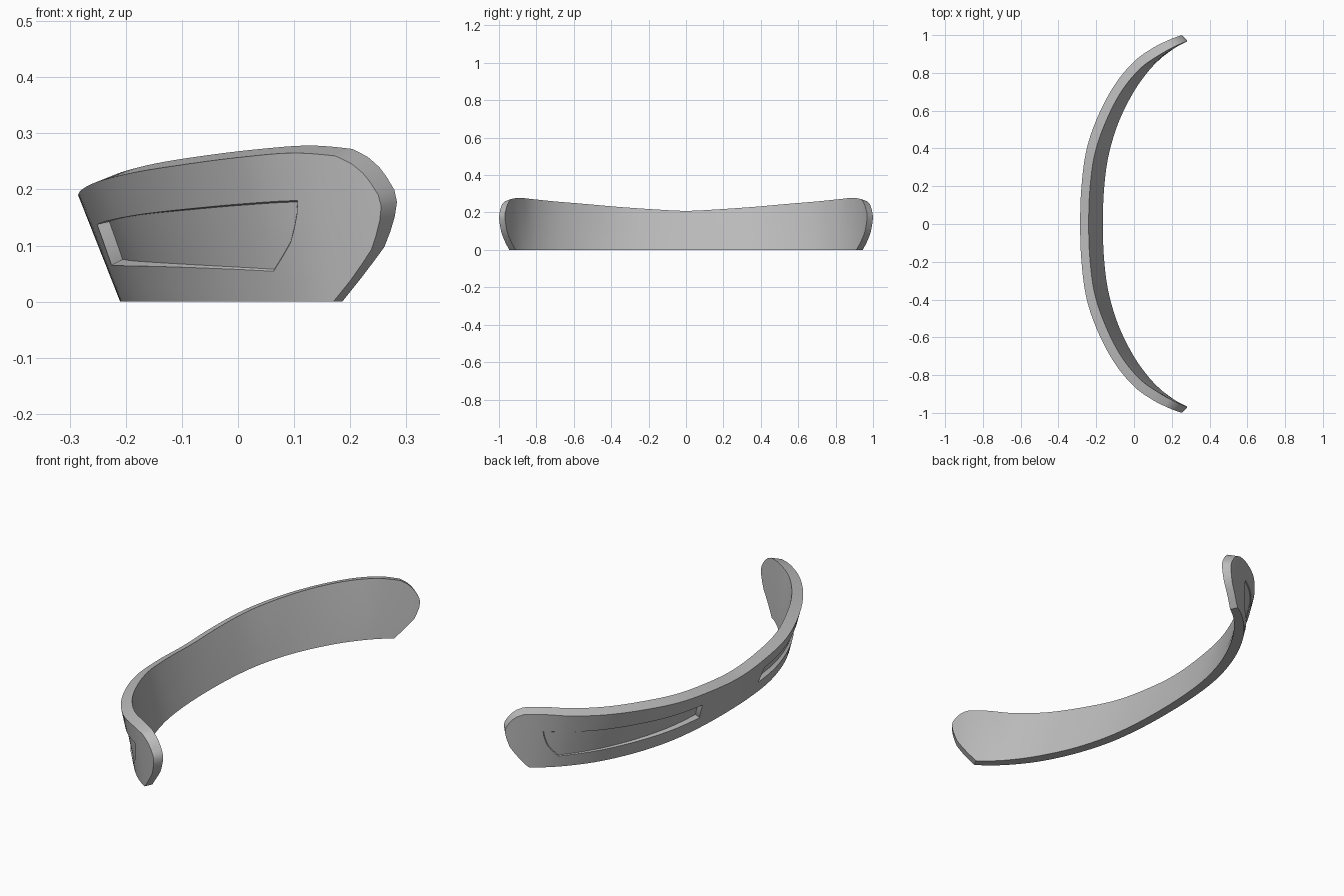
import bpy, bmesh, math
from mathutils import Vector

cube = bpy.data.objects.get("Cube")
if cube:
    bpy.data.objects.remove(cube)

# Plan rails from the middle to one tip, as (x, y)
OUTER_TOP = [(-.285, 0), (-.278, .2), (-.25, .4), (-.187, .58), (-.1, .74),
             (0, .86), (.1, .932), (.19, .977), (.253, 1.003)]
OUTER_LOW = [(-.21, 0), (-.203, .2), (-.178, .385), (-.125, .56), (-.05, .715),
             (.035, .83), (.12, .912), (.2, .962), (.26, .992)]
INNER_TOP = [(-.24, 0), (-.233, .19), (-.207, .375), (-.148, .545), (-.068, .7),
             (.03, .82), (.13, .892), (.22, .942), (.285, .97)]
INNER_LOW = [(-.165, 0), (-.158, .19), (-.135, .36), (-.085, .53), (-.01, .685),
             (.065, .795), (.14, .875), (.215, .93), (.28, .965)]
TOP_HEIGHT = [.19, .2, .214, .23, .244, .257, .265, .258, .25]
# Rounded tip outline: how far along the rails each height reaches
TIP = [(0, 6.6), (.38, 7.7), (.55, 7.93), (.68, 8), (.76, 7.92), (.84, 7.7),
       (.9, 7.48), (.96, 7.15), (1, 6.8)]
HALF = 48
SLOT = (7, 36)          # columns covered by each side recess
SLOT_ROWS = (3, 8)


def spline(points, s):
    """Smooth curve through evenly spaced points, even about the middle."""
    pts = [Vector(p) if isinstance(p, tuple) else Vector((p, 0)) for p in points]
    i = min(int(s), len(pts) - 2)
    f = s - i
    p1, p2 = pts[i], pts[i + 1]
    p0 = pts[i - 1] if i else Vector((pts[1].x, -pts[1].y))
    p3 = pts[i + 2] if i + 2 < len(pts) else 2 * p2 - p1
    m1, m2 = (p2 - p0) / 2, (p3 - p1) / 2
    return (p1 * (2 * f**3 - 3 * f**2 + 1) + m1 * (f**3 - 2 * f**2 + f)
            + p2 * (3 * f**2 - 2 * f**3) + m2 * (f**3 - f**2))


def tip_reach(v):
    for (v0, r0), (v1, r1) in zip(TIP, TIP[1:]):
        if v <= v1:
            return r0 + (r1 - r0) * (v - v0) / (v1 - v0)
    return TIP[-1][1]


def row_heights(a):
    """Height fractions of the rows; the recess widens towards the tip."""
    low = .35 - .19 * a
    high = .68
    recess = [low + (high - low) * k / 5 for k in range(6)]
    return [0, .04, .12] + recess + [.72, .76, .8, .84, .87, .9, .93, .96, .98, 1]


def skin_point(column, row, top, low, lift):
    a = abs(column) / HALF
    v = row_heights(a)[row]
    s = a * tip_reach(v)
    p = spline(low, s).lerp(spline(top, s), v)
    z = v * (spline(TOP_HEIGHT, s).x + lift * (1 - .05 * s))
    return (p.x, math.copysign(p.y, column), z)


bm = bmesh.new()
columns = range(-HALF, HALF + 1)
rows = len(row_heights(0))


def skin(top, low, lift):
    verts = [[bm.verts.new(skin_point(c, r, top, low, lift)) for r in range(rows)]
             for c in columns]
    faces = {}
    for i in range(len(verts) - 1):
        for r in range(rows - 1):
            faces[i - HALF, r] = bm.faces.new(
                (verts[i][r], verts[i + 1][r], verts[i + 1][r + 1], verts[i][r + 1]))
    rim = ([c[0] for c in verts] + verts[-1][1:]
           + [c[-1] for c in reversed(verts[:-1])] + verts[0][-2:0:-1])
    return faces, rim


# Outer and inner skins joined around the rim
outer, outer_rim = skin(OUTER_TOP, OUTER_LOW, 0)
inner, inner_rim = skin(INNER_TOP, INNER_LOW, .019)
for k in range(len(outer_rim)):
    n = (k + 1) % len(outer_rim)
    bm.faces.new((outer_rim[k], outer_rim[n], inner_rim[n], inner_rim[k]))
bmesh.ops.recalc_face_normals(bm, faces=bm.faces)

# Long side recesses, deep near the middle and shallow near the tips
for side in (range(SLOT[0], SLOT[1]), range(-SLOT[1], -SLOT[0])):
    floor = [outer[c, r] for c in side for r in range(*SLOT_ROWS)]
    bmesh.ops.inset_region(bm, faces=floor, thickness=.003, use_even_offset=True)
    bm.normal_update()
    moves = {v: v.normal.copy() for f in floor for v in f.verts}
    for v, normal in moves.items():
        depth = .022 - .018 * min(1, max(0, (abs(v.co.y) - .25) / .6))
        v.co -= normal * depth

mesh = bpy.data.meshes.new("bumper")
bm.to_mesh(mesh)
bm.free()
bumper = bpy.data.objects.new("bumper", mesh)
bpy.context.collection.objects.link(bumper)

# Plain grey finish
grey = bpy.data.materials.new("grey")
grey.use_nodes = True
grey.diffuse_color = (.5, .5, .5, 1)
grey.node_tree.nodes["Principled BSDF"].inputs["Base Color"].default_value = (.5, .5, .5, 1)
mesh.materials.append(grey)

bpy.context.view_layer.objects.active = bumper
bumper.select_set(True)
bpy.ops.object.shade_smooth_by_angle(angle=math.radians(30))
